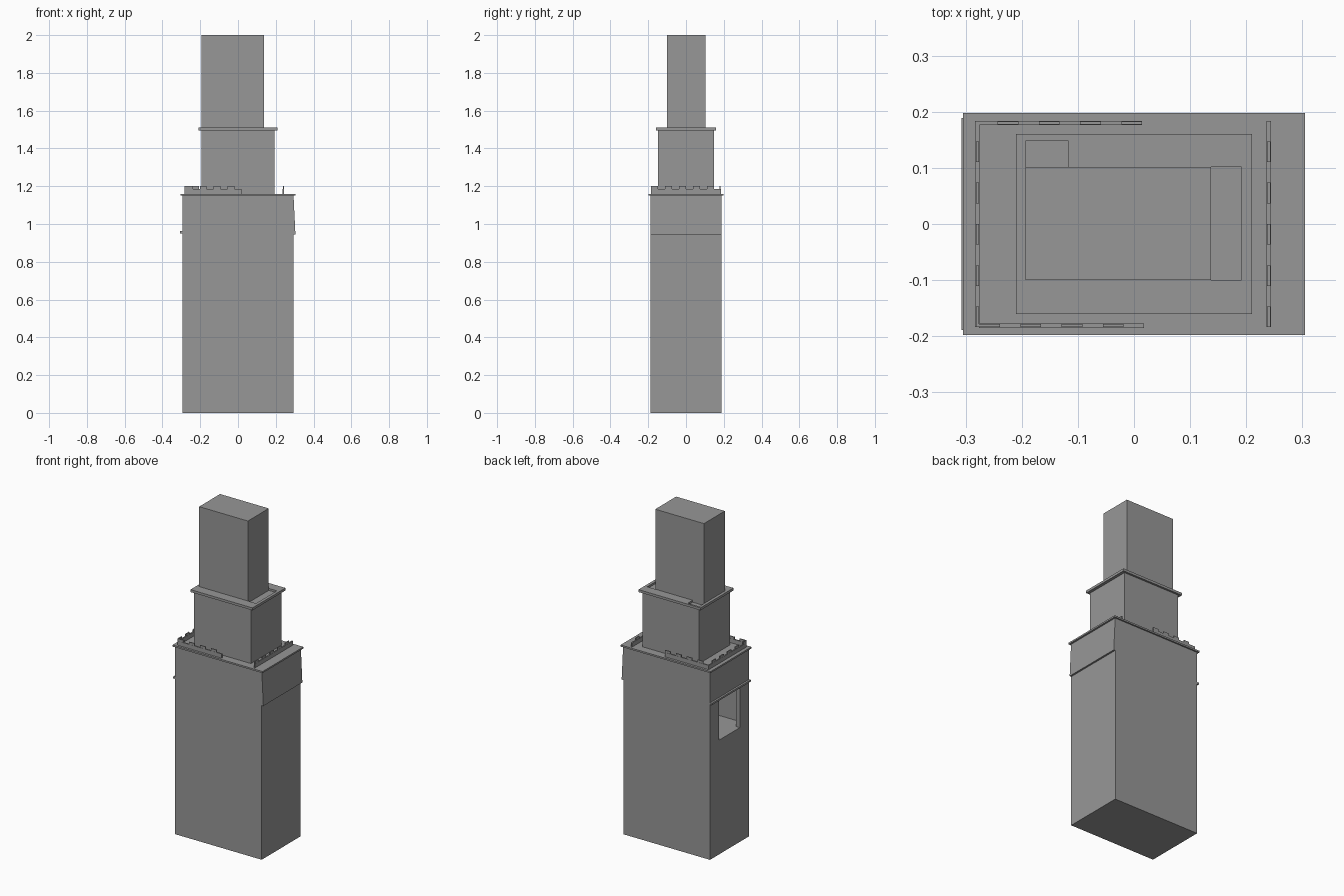
import bpy
import bmesh

old = bpy.data.objects.get("Cube")
if old:
    bpy.data.objects.remove(old, do_unlink=True)

stone = bpy.data.materials.new("stone grey")
stone.use_nodes = True
GREY = (0.31, 0.31, 0.31, 1)
stone.diffuse_color = GREY
stone.node_tree.nodes["Principled BSDF"].inputs["Base Color"].default_value = GREY


def add_box(bm, xs, ys, zs):
    """Add a closed box spanning three (low, high) ranges."""
    verts = bmesh.ops.create_cube(bm, size=1)["verts"]
    for v in verts:
        v.co = [r[0] if c < 0 else r[1] for c, r in zip(v.co, (xs, ys, zs))]
    return verts


def finish(name, bm):
    bmesh.ops.recalc_face_normals(bm, faces=bm.faces[:])
    mesh = bpy.data.meshes.new(name)
    bm.to_mesh(mesh)
    bm.free()
    mesh.materials.append(stone)
    obj = bpy.data.objects.new(name, mesh)
    bpy.context.collection.objects.link(obj)
    return obj


def box(name, xs, ys, zs):
    bm = bmesh.new()
    add_box(bm, xs, ys, zs)
    return finish(name, bm)


def cut(target, name, xs, ys, zs):
    cutter = box(name, xs, ys, zs)
    cutter.hide_render = True
    cutter.hide_viewport = True
    cutter.display_type = 'WIRE'
    mod = target.modifiers.new(name, 'BOOLEAN')
    mod.operation = 'DIFFERENCE'
    mod.solver = 'EXACT'
    mod.object = cutter


def battlement(name, axis, start, end, centre, first):
    """Low wall along x or y, with a merlon on every other cell."""
    bm = bmesh.new()

    def piece(a, b, half, zs):
        along, across = (a, b), (centre - half, centre + half)
        if axis == 'x':
            add_box(bm, along, across, zs)
        else:
            add_box(bm, across, along, zs)

    piece(start, end, 0.004, (ROOF, 1.186))
    pos = first
    while pos + CELL < end + 0.005:
        piece(pos, pos + CELL, 0.003, (1.186, 1.2))
        pos += 2 * CELL
    return finish(name, bm)


ROOF = 1.16
CELL = 0.0368

# Main block, hollowed by a room that opens through the right wall
body = box("main_block", (-0.295, 0.293), (-0.189, 0.189), (0, 1.15))
cut(body, "room_cutter", (-0.268, 0.265), (-0.165, 0.165), (0.70, 1.12))
cut(body, "window_cutter", (-0.35, -0.2), (-0.1, 0.1), (0.70, 0.947))

# Ledge over the window
box("window_ledge", (-0.307, -0.295), (-0.189, 0.189), (0.951, 0.962))

# Flared panel on the opposite wall
bm = bmesh.new()
for v in add_box(bm, (0.285, 0.294), (-0.189, 0.189), (0.945, 1.15)):
    if v.co.x > 0.29 and v.co.z < 1:
        v.co.x = 0.304
finish("flared_panel", bm)

# Roof slab and battlements
box("roof_slab", (-0.305, 0.305), (-0.198, 0.198), (1.15, ROOF))
battlement("right_battlement", 'y', -0.184, 0.184, -0.279, -0.184)
battlement("left_battlement", 'y', -0.184, 0.184, 0.24, -0.184)
battlement("front_battlement", 'x', -0.276, 0.018, -0.181, -0.276)
battlement("back_battlement", 'x', -0.283, 0.014, 0.18, -0.243)

# Middle storey with its slab, pierced beside the tower
box("middle_block", (-0.193, 0.192), (-0.149, 0.148), (ROOF, 1.495))
slab = box("upper_slab", (-0.21, 0.21), (-0.16, 0.16), (1.495, 1.51))
cut(slab, "side_opening_cutter", (0.13, 0.192), (-0.1, 0.102), (1.498, 1.53))
cut(slab, "back_opening_cutter", (-0.193, -0.117), (0.095, 0.148), (1.498, 1.53))

# Top tower
box("top_tower", (-0.193, 0.137), (-0.1, 0.102), (1.498, 2.0))
